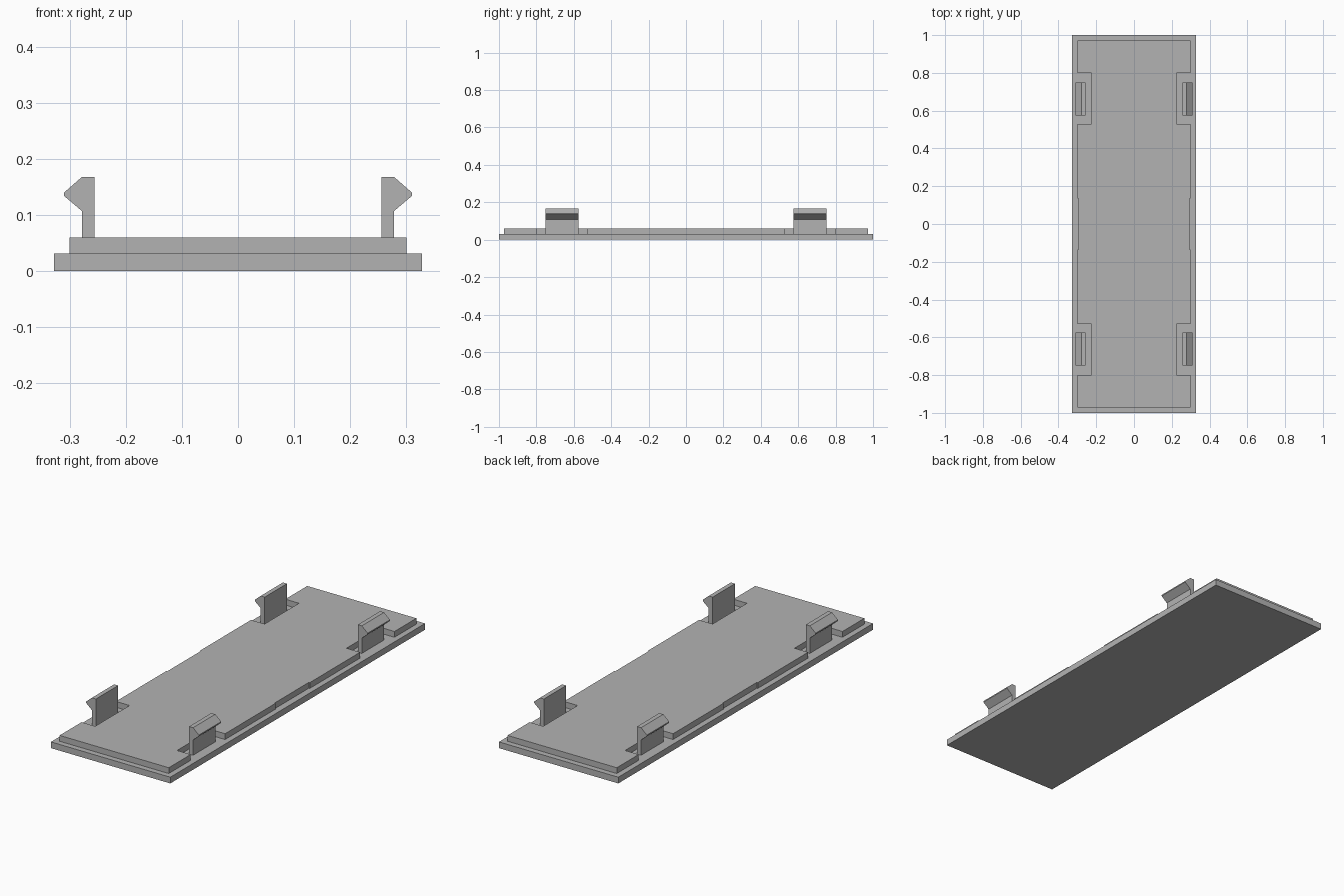
import bpy
import bmesh
from mathutils import Vector

cube = bpy.data.objects.get("Cube")
if cube:
    bpy.data.objects.remove(cube, do_unlink=True)

GREY = (0.45, 0.45, 0.45, 1)
grey = bpy.data.materials.new("plain grey")
grey.use_nodes = True
grey.diffuse_color = GREY
grey.node_tree.nodes["Principled BSDF"].inputs["Base Color"].default_value = GREY


def extrude(name, points, offset):
    """Solid made by sweeping a flat outline along an offset."""
    bm = bmesh.new()
    face = bm.faces.new([bm.verts.new(p) for p in points])
    swept = bmesh.ops.extrude_face_region(bm, geom=[face])["geom"]
    bmesh.ops.translate(bm, vec=Vector(offset),
                        verts=[v for v in swept if isinstance(v, bmesh.types.BMVert)])
    bmesh.ops.recalc_face_normals(bm, faces=bm.faces)
    mesh = bpy.data.meshes.new(name)
    bm.to_mesh(mesh)
    bm.free()
    mesh.materials.append(grey)
    obj = bpy.data.objects.new(name, mesh)
    bpy.context.collection.objects.link(obj)
    return obj


BASE_TOP, PANEL_TOP = 0.031, 0.06

# Base plate
w = 0.328
extrude("base_plate", [(-w, -1, 0), (w, -1, 0), (w, 1, 0), (-w, 1, 0)], (0, 0, BASE_TOP))

# Raised panel with clip notches and a shallow relief halfway along each side
quarter = [(0.295, 0.135), (0.30, 0.135), (0.30, 0.53), (0.225, 0.53),
           (0.225, 0.80), (0.30, 0.80), (0.30, 0.972)]
right_edge = [(x, -y) for x, y in reversed(quarter)] + quarter
outline = right_edge + [(-x, y) for x, y in reversed(right_edge)]
extrude("raised_panel", [(x, y, BASE_TOP) for x, y in outline],
        (0, 0, PANEL_TOP - BASE_TOP))

# Four snap clips with outward hooks
hook = [(0.256, BASE_TOP), (0.278, BASE_TOP), (0.278, 0.107), (0.31, 0.134),
        (0.31, 0.14), (0.278, 0.168), (0.256, 0.168)]
for side, sx in (("left", 1), ("right", -1)):
    for end, y in (("front", -0.75), ("back", 0.575)):
        extrude(f"{end}_{side}_clip", [(sx * x, y, z) for x, z in hook], (0, 0.175, 0))
